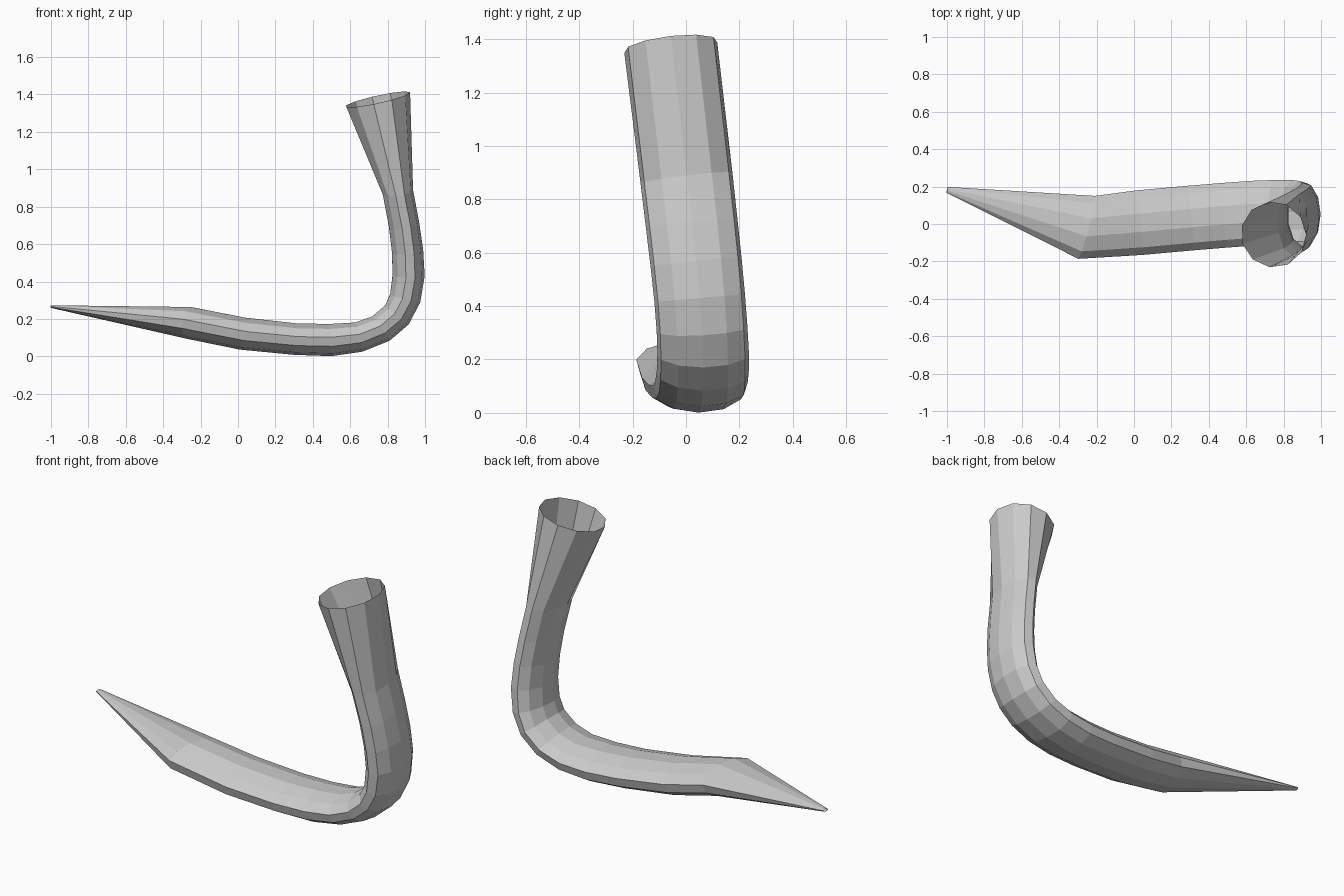
import bpy, bmesh, math
from mathutils import Vector

if "Cube" in bpy.data.objects:
    bpy.data.objects.remove(bpy.data.objects["Cube"])

SIDES = 11

# Rings along the bend: outer x, outer z, inner x, inner z, centre y, half width
RINGS = [
    (.92, 1.412, .572, 1.335, -.057, .177),
    (.936, .89, .77, .87, .002, .175),
    (.968, .72, .804, .69, .022, .174),
    (.990, .57, .820, .555, .038, .173),
    (.998, .43, .823, .435, .051, .172),
    (.975, .29, .811, .335, .060, .172),
    (.912, .17, .785, .275, .064, .173),
    (.810, .083, .715, .215, .063, .174),
    (.665, .025, .62, .183, .058, .175),
    (.500, .001, .48, .176, .047, .175),
    (.300, .008, .31, .18, .032, .175),
    (.010, .036, .04, .21, .007, .175),
    (-.27, .093, -.24, .265, -.018, .176),
    (-1.0, .259, -.998, .273, .183, .016),
]

centres = [Vector(((a + c) / 2, y, (b + d) / 2)) for a, b, c, d, y, w in RINGS]
last = len(RINGS) - 1
bm = bmesh.new()
loops = []
for i, (a, b, c, d, y, w) in enumerate(RINGS):
    # The pointed end follows the direction of the tip
    lo = i if i == last - 1 else max(i - 1, 0)
    tangent = centres[min(i + 1, last)] - centres[lo]
    normal = Vector((a - c, 0, b - d)) / 2
    side = normal.cross(tangent).normalized() * w
    loop = []
    for k in range(SIDES):
        t = math.tau * k / SIDES
        loop.append(bm.verts.new(centres[i] + normal * math.cos(t) + side * math.sin(t)))
    loops.append(loop)

# Open tube skin, both ends left open
for p, q in zip(loops, loops[1:]):
    for k in range(SIDES):
        n = (k + 1) % SIDES
        bm.faces.new((p[k], p[n], q[n], q[k]))

bmesh.ops.recalc_face_normals(bm, faces=bm.faces)
# Make sure the skin faces outwards
bm.faces.ensure_lookup_table()
f = bm.faces[5 * SIDES]
if f.normal.dot(f.calc_center_median() - centres[5]) < 0:
    bmesh.ops.reverse_faces(bm, faces=bm.faces)

mesh = bpy.data.meshes.new("curved_horn")
bm.to_mesh(mesh)
bm.free()
bpy.context.collection.objects.link(bpy.data.objects.new("curved_horn", mesh))
